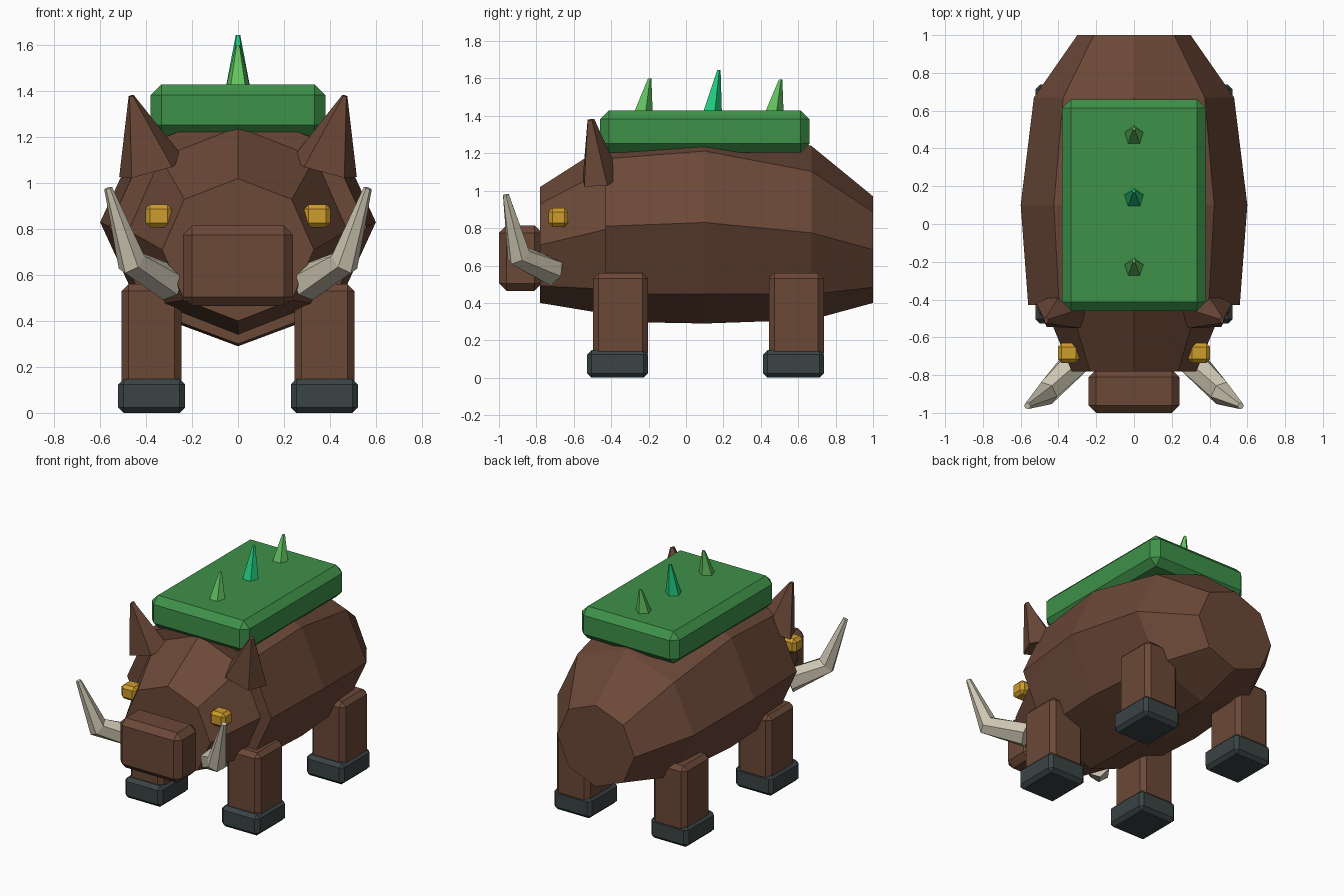
import bpy, bmesh, math
from mathutils import Vector

cube = bpy.data.objects.get("Cube")
if cube:
    bpy.data.objects.remove(cube, do_unlink=True)


def material(name, hex_code):
    srgb = [int(hex_code[i:i + 2], 16) / 255 for i in (0, 2, 4)]
    color = [c / 12.92 if c < 0.04 else ((c + 0.055) / 1.055) ** 2.4 for c in srgb] + [1]
    mat = bpy.data.materials.new(name)
    mat.use_nodes = True
    mat.diffuse_color = color
    mat.node_tree.nodes["Principled BSDF"].inputs["Base Color"].default_value = color
    return mat


hide = material("brown hide", "6B4837")
moss = material("moss green", "3E9149")
sprout = material("light green", "62C25F")
crystal = material("emerald green", "22CC80")
hoof_grey = material("slate grey", "3A4344")
ivory = material("ivory", "CCC5B1")
amber = material("amber", "CE9C2C")


def finish(name, bm, mat):
    bmesh.ops.recalc_face_normals(bm, faces=bm.faces)
    mesh = bpy.data.meshes.new(name)
    bm.to_mesh(mesh)
    bm.free()
    mesh.materials.append(mat)
    obj = bpy.data.objects.new(name, mesh)
    bpy.context.collection.objects.link(obj)
    return obj


def ring(center, axis, ru, rv, sides, phase=0.0):
    """Points of a polygon around center, square to axis."""
    axis = Vector(axis).normalized()
    u = (Vector((1, 0, 0)) - axis * axis.x).normalized()
    v = axis.cross(u)
    angles = [phase + math.tau * i / sides for i in range(sides)]
    return [Vector(center) + u * ru * math.cos(a) + v * rv * math.sin(a) for a in angles]


def loft(name, rings, mat, side=1):
    """Skin a row of rings and cap both ends; side -1 mirrors in x."""
    bm = bmesh.new()
    rows = [[bm.verts.new((p.x * side, p.y, p.z)) for p in r] for r in rings]
    n = len(rows[0])
    for a, b in zip(rows, rows[1:]):
        for i in range(n):
            j = (i + 1) % n
            bm.faces.new((a[i], a[j], b[j], b[i]))
    bm.faces.new(rows[0])
    bm.faces.new(rows[-1])
    return finish(name, bm, mat)


def block(name, low, high, bevel, mat):
    """Box between two corners with chamfered edges."""
    low, high = Vector(low), Vector(high)
    bm = bmesh.new()
    bmesh.ops.create_cube(bm, size=1)
    for v in bm.verts:
        v.co = (low + high) / 2 + v.co * (high - low)
    bmesh.ops.bevel(bm, geom=bm.edges[:], offset=bevel, segments=1, affect='EDGES')
    return finish(name, bm, mat)


def barrel(name, stations):
    """Octagonal form along y from (y, z centre, half width, half height)."""
    loft(name, [ring((0, y, z), (0, 1, 0), w, h, 8) for y, z, w, h in stations], hide)


# Body, head and snout
barrel("body", [(-0.43, 0.81, 0.56, 0.51), (0.1, 0.83, 0.6, 0.54),
                (0.67, 0.775, 0.53, 0.465), (1.0, 0.685, 0.3, 0.285)])
barrel("head", [(-0.78, 0.71, 0.33, 0.31), (-0.42, 0.795, 0.48, 0.455)])
block("snout", (-0.24, -1.0, 0.465), (0.24, -0.77, 0.815), 0.04, hide)

# Mossy slab with a row of spikes leaning back
block("moss_slab", (-0.38, -0.46, 1.205), (0.38, 0.66, 1.43), 0.047, moss)
spikes = [("front", -0.235, 1.6, sprout), ("middle", 0.135, 1.645, crystal), ("rear", 0.465, 1.595, sprout)]
for place, y, top, mat in spikes:
    up = (0, 0, 1)
    loft(place + "_spike", [ring((0, y, 1.41), up, 0.057, 0.057, 5, math.pi / 2),
                            ring((0, y + 0.04, top), up, 0.01, 0.01, 5, math.pi / 2)], mat)

# Paired parts
for label, s in (("left", 1), ("right", -1)):
    # Legs and hooves
    for place, y in (("front", -0.35), ("rear", 0.59)):
        x = 0.376 * s
        block(f"{place}_{label}_leg", (x - 0.13, y - 0.147, 0.1),
              (x + 0.13, y + 0.147, 0.56), 0.03, hide)
        block(f"{place}_{label}_hoof", (x - 0.146, y - 0.178, 0),
              (x + 0.146, y + 0.148, 0.147), 0.024, hoof_grey)

    # Eyes
    block(label + "_eye", (0.345 * s - 0.058, -0.735, 0.807),
          (0.345 * s + 0.058, -0.63, 0.907), 0.02, amber)

    # Ears
    base, tip = Vector((0.375, -0.46, 1.06)), Vector((0.465, -0.51, 1.38))
    loft(label + "_ear", [ring(base, tip - base, 0.155, 0.11, 5, math.pi / 2),
                          ring(tip, tip - base, 0.012, 0.02, 5, math.pi / 2)], hide, s)

    # Tusks bent upward at the elbow
    root, elbow, end = Vector((0.295, -0.715, 0.565)), Vector((0.463, -0.895, 0.655)), Vector((0.565, -0.963, 0.978))
    first, second = (elbow - root).normalized(), (end - elbow).normalized()
    loft(label + "_tusk", [ring(root, first, 0.08, 0.08, 6),
                           ring(elbow, first + second, 0.065, 0.068, 6),
                           ring(end, second, 0.018, 0.018, 6)], ivory, s)
